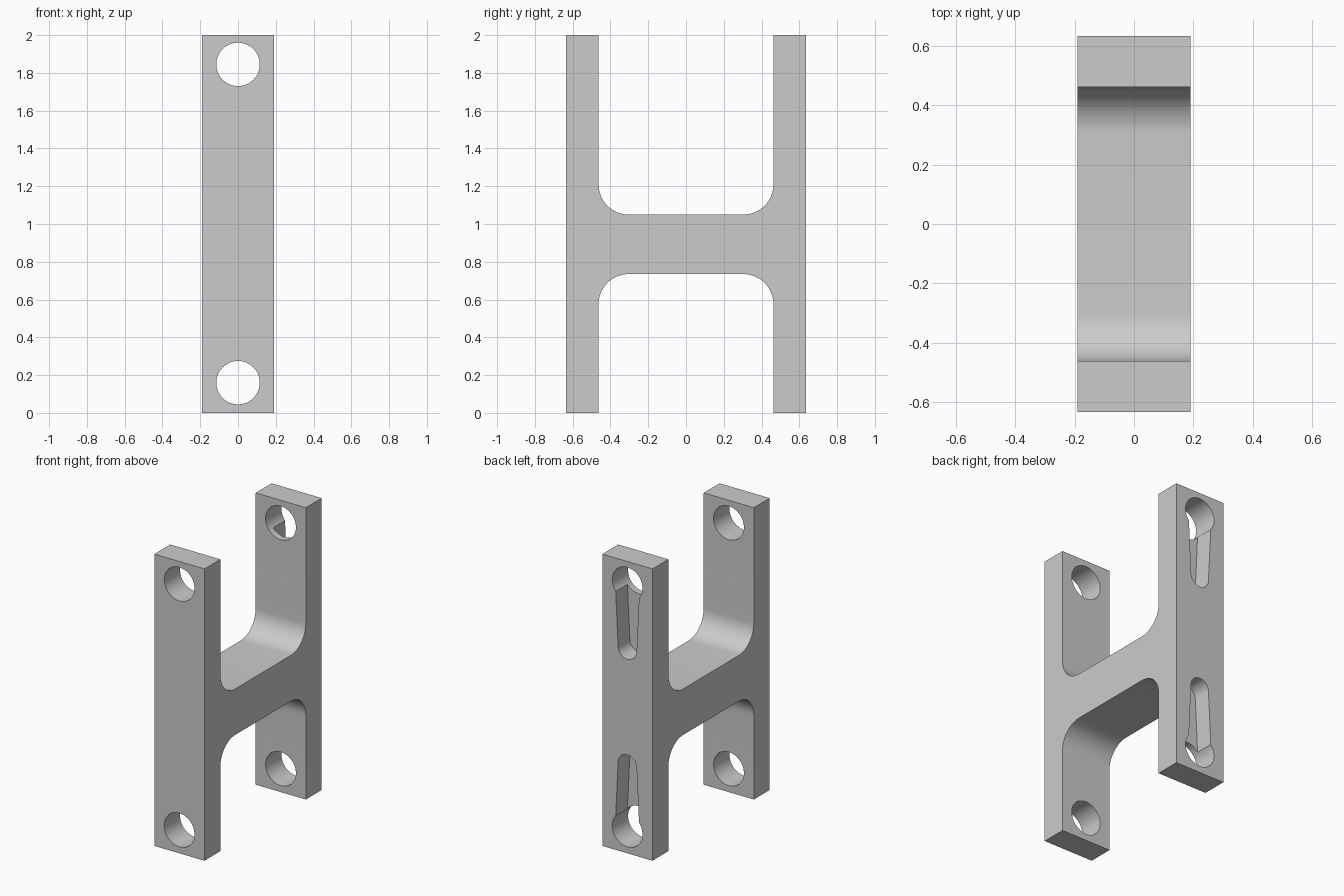
import bpy, bmesh
from math import sin, cos, pi
from mathutils import Vector

cube = bpy.data.objects.get("Cube")
if cube:
    bpy.data.objects.remove(cube, do_unlink=True)

HALF_WIDTH = 0.19
OUTER, INNER = 0.635, 0.463
WEB_LOW, WEB_HIGH, TOP = 0.735, 1.05, 2.0
FILLET = 0.16
HOLE_R, HOLE_LOW, HOLE_HIGH = 0.115, 0.16, 1.845
SLOT_R, SLOT_MOUTH, SLOT_LENGTH, SLOT_DEPTH = 0.07, 0.092, 0.445, 0.127

grey = bpy.data.materials.new("plain grey")
grey.use_nodes = True
colour = (0.6, 0.6, 0.6, 1)
grey.diffuse_color = colour
grey.node_tree.nodes["Principled BSDF"].inputs["Base Color"].default_value = colour


def arc(cx, cy, r, start, end, steps):
    angles = [start + (end - start) * i / steps for i in range(steps + 1)]
    return [(cx + r * cos(a), cy + r * sin(a)) for a in angles]


def prism(name, points, offset):
    """Extrude a closed loop of 3D points by an offset."""
    bm = bmesh.new()
    face = bm.faces.new([bm.verts.new(p) for p in points])
    new = bmesh.ops.extrude_face_region(bm, geom=[face])["geom"]
    bmesh.ops.translate(bm, vec=Vector(offset),
                        verts=[v for v in new if isinstance(v, bmesh.types.BMVert)])
    bmesh.ops.recalc_face_normals(bm, faces=bm.faces)
    mesh = bpy.data.meshes.new(name)
    bm.to_mesh(mesh)
    bm.free()
    mesh.materials.append(grey)
    obj = bpy.data.objects.new(name, mesh)
    bpy.context.collection.objects.link(obj)
    return obj


def cut(target, cutter):
    """Subtract the cutter, then remove it."""
    bpy.ops.object.select_all(action="DESELECT")
    bpy.context.view_layer.objects.active = target
    target.select_set(True)
    mod = target.modifiers.new("cut", "BOOLEAN")
    mod.operation, mod.solver, mod.object = "DIFFERENCE", "EXACT", cutter
    bpy.ops.object.modifier_apply(modifier=mod.name)
    bpy.data.objects.remove(cutter, do_unlink=True)


# H-shaped body: two upright plates joined by a filleted web
c = INNER - FILLET
profile = [(OUTER, 0), (OUTER, TOP), (INNER, TOP)]
profile += arc(c, WEB_HIGH + FILLET, FILLET, 0, -pi / 2, 16)
profile += arc(-c, WEB_HIGH + FILLET, FILLET, -pi / 2, -pi, 16)
profile += [(-INNER, TOP), (-OUTER, TOP), (-OUTER, 0), (-INNER, 0)]
profile += arc(-c, WEB_LOW - FILLET, FILLET, pi, pi / 2, 16)
profile += arc(c, WEB_LOW - FILLET, FILLET, pi / 2, 0, 16)
profile += [(INNER, 0)]
body = prism("h_bracket", [(-HALF_WIDTH, y, z) for y, z in profile],
             (2 * HALF_WIDTH, 0, 0))

for z, direction in ((HOLE_LOW, 1), (HOLE_HIGH, -1)):
    # Round hole through both plates
    ring = arc(0, z, HOLE_R, 0, 2 * pi, 48)[:-1]
    cut(body, prism("hole_cutter", [(x, -1, h) for x, h in ring], (0, 2, 0)))
    # Tapered blind slot in the back plate, running from the hole towards the web
    slot = [(SLOT_MOUTH, 0)] + arc(0, SLOT_LENGTH, SLOT_R, 0, pi, 20) + [(-SLOT_MOUTH, 0)]
    cut(body, prism("slot_cutter",
                    [(x, OUTER - SLOT_DEPTH, z + direction * h) for x, h in slot],
                    (0, 2 * SLOT_DEPTH, 0)))

bpy.ops.object.shade_smooth_by_angle(angle=pi / 6)
